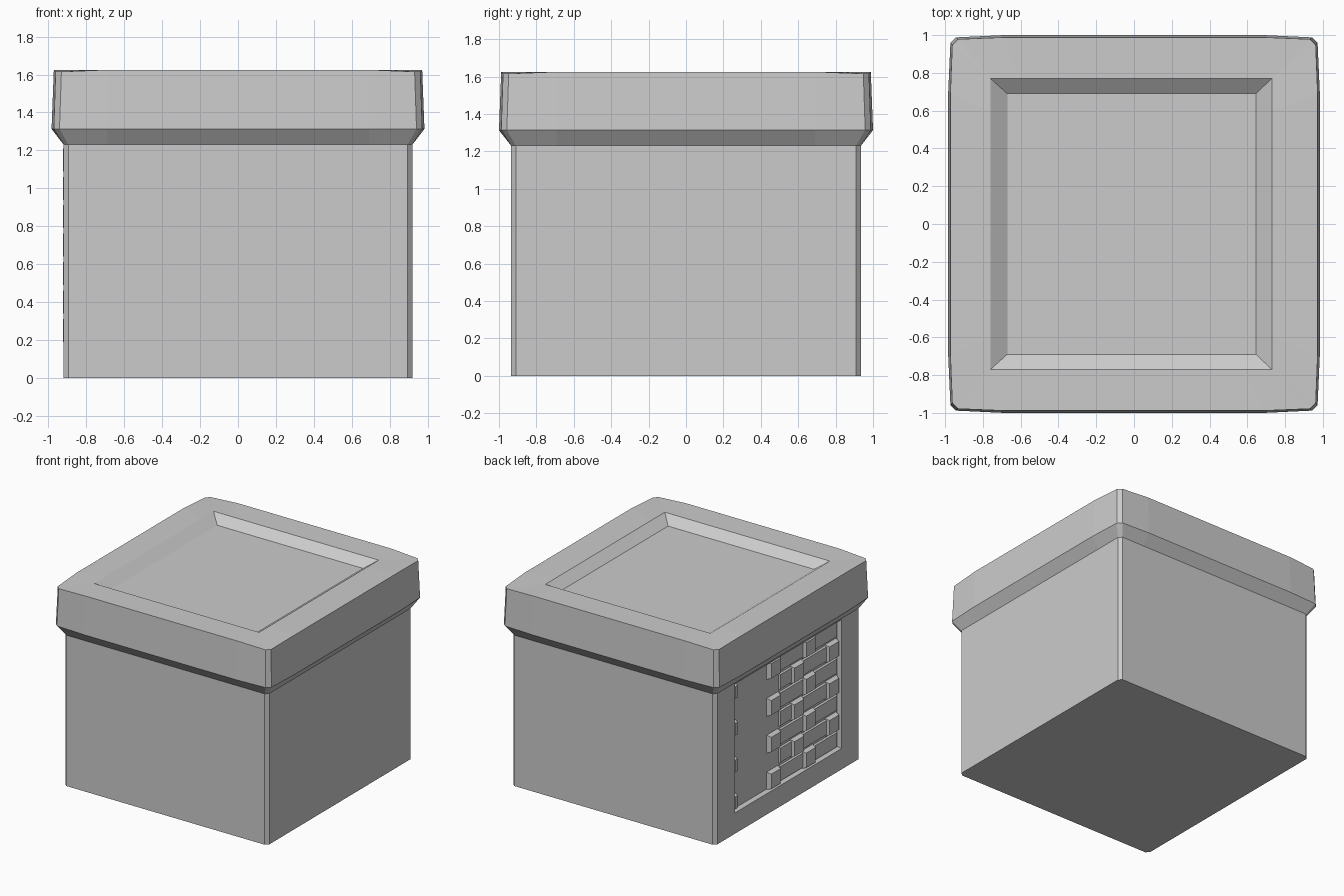
import bpy, bmesh
from mathutils import Vector

if "Cube" in bpy.data.objects:
    bpy.data.objects.remove(bpy.data.objects["Cube"])


def finish(bm, name):
    bmesh.ops.recalc_face_normals(bm, faces=bm.faces)
    me = bpy.data.meshes.new(name)
    bm.to_mesh(me)
    bm.free()
    ob = bpy.data.objects.new(name, me)
    bpy.context.collection.objects.link(ob)
    return ob


def ring(bm, hx, hy, z, cut=0.025, bow=0.0, drop=0.0, mid=0.69, cx=0.0):
    """Rectangle with chamfered corners; sides bow out between two mid points."""
    a, b = hx - bow, hy - bow
    pts = [(a, -b + cut, z - drop), (hx, -mid, z), (hx, mid, z), (a, b - cut, z - drop),
           (a - cut, b, z - drop), (mid, hy, z), (-mid, hy, z), (-a + cut, b, z - drop)]
    pts += [(-x, -y, h) for x, y, h in pts]
    return [bm.verts.new((x + cx, y, h)) for x, y, h in pts]


def skin(bm, rings):
    for lo, hi in zip(rings, rings[1:]):
        n = len(lo)
        for i in range(n):
            bm.faces.new((lo[i], lo[(i + 1) % n], hi[(i + 1) % n], hi[i]))
    bm.faces.new(rings[0][::-1])
    bm.faces.new(rings[-1])


# Body with a sunken panel on the left side
bm = bmesh.new()
skin(bm, [ring(bm, 0.92, 0.935, z) for z in (0, 0.17, 1.22, 1.26)])
bmesh.ops.recalc_face_normals(bm, faces=bm.faces)
panel = [f for f in bm.faces
         if (f.calc_center_median() - Vector((-0.92, 0, 0.695))).length < 0.01]
bmesh.ops.inset_individual(bm, faces=panel, thickness=0.02, depth=-0.03)
finish(bm, "box_body")

# Lid with flared underside, bowed edges and a sunken top
bm = bmesh.new()
skin(bm, [
    ring(bm, 0.92, 0.935, 1.23),
    ring(bm, 0.984, 1.0, 1.313, cut=0.03, bow=0.012),
    ring(bm, 0.972, 0.988, 1.625, cut=0.03, bow=0.01, drop=0.01),
    ring(bm, 0.745, 0.77, 1.625, cut=0, mid=0.6, cx=-0.015),
    ring(bm, 0.658, 0.69, 1.565, cut=0, mid=0.5, cx=-0.013),
])
bmesh.ops.remove_doubles(bm, verts=bm.verts, dist=0.0005)
finish(bm, "box_lid")


def block(bm, y0, y1, z0, z1, top, taper):
    """Tapered block rising from the panel floor towards -x."""
    def quad(x, t):
        return [bm.verts.new((x, y, z)) for y, z in
                ((y0 + t, z0 + t), (y1 - t, z0 + t), (y1 - t, z1 - t), (y0 + t, z1 - t))]
    lo, hi = quad(-0.885, 0), quad(top, taper)
    for i in range(4):
        j = (i + 1) % 4
        bm.faces.new((lo[i], lo[j], hi[j], hi[i]))
    bm.faces.new(lo[::-1])
    bm.faces.new(hi)


# Staggered raised blocks and lower strips in the panel
blocks, strips = bmesh.new(), bmesh.new()
for row in range(7):
    z = 0.25 + row * 0.15
    for y in ((0.16, -0.29) if row % 2 == 0 else (-0.14, -0.59)):
        block(blocks, y - 0.075, y + 0.075, z - 0.075, z + 0.075, -0.924, 0.015)
    if row % 2 == 0:
        block(blocks, 0.64, 0.69, z - 0.06, z + 0.06, -0.922, 0.01)
    block(strips, -0.67, 0.08, z - 0.07, z + 0.07, -0.902, 0.012)
finish(blocks, "panel_blocks")
finish(strips, "panel_strips")
